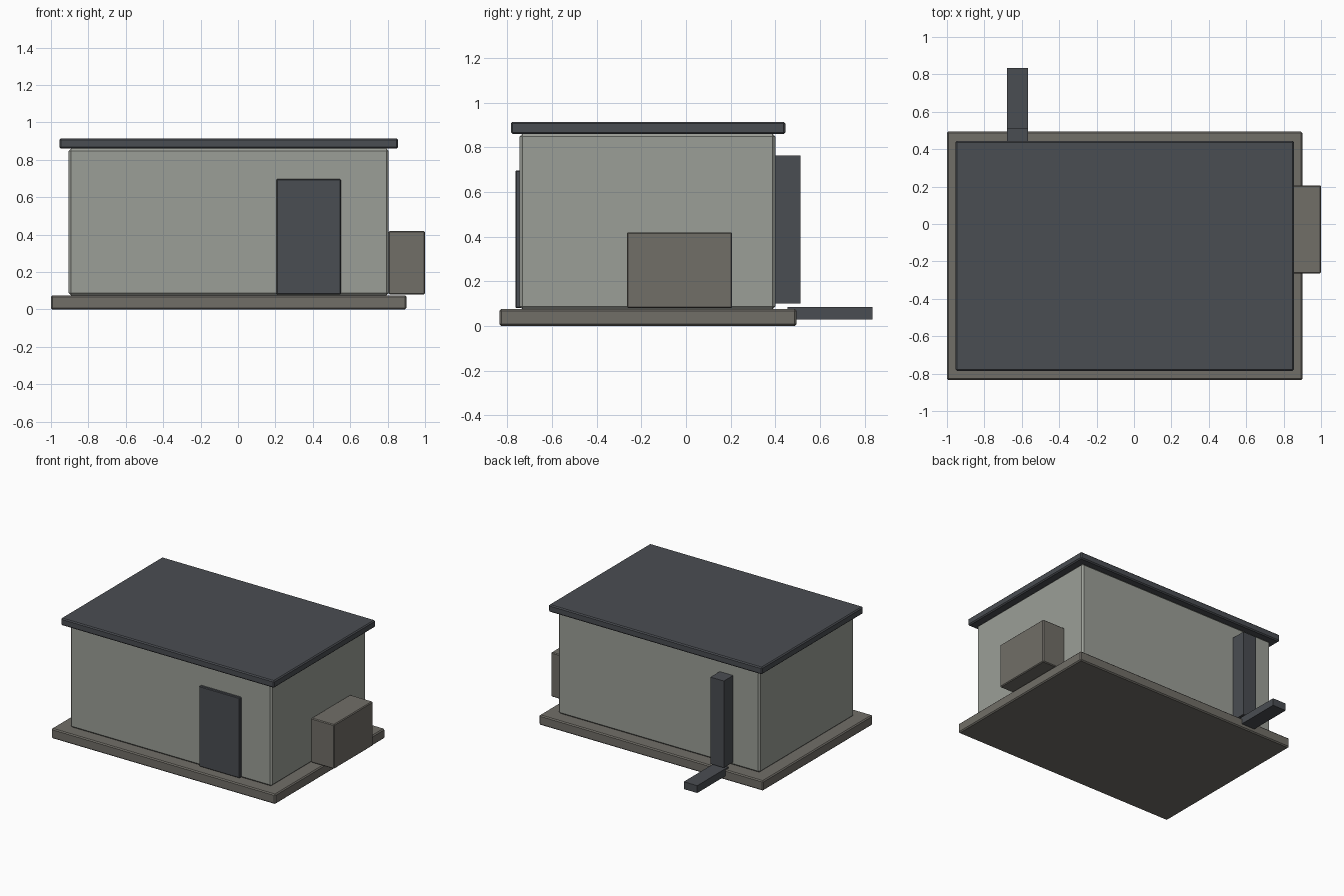
import bpy

default = bpy.data.objects.get("Cube")
if default:
    bpy.data.objects.remove(default, do_unlink=True)


def material(name, rgb):
    mat = bpy.data.materials.new(name)
    mat.use_nodes = True
    mat.diffuse_color = (*rgb, 1)
    mat.node_tree.nodes["Principled BSDF"].inputs["Base Color"].default_value = (*rgb, 1)
    return mat


def box(name, x, y, z, mat, bevel=0):
    """Box spanning the given ranges, with optional chamfered edges."""
    spans = (x, y, z)
    bpy.ops.mesh.primitive_cube_add(size=1, location=[(a + b) / 2 for a, b in spans])
    obj = bpy.context.object
    obj.name = name
    obj.scale = [b - a for a, b in spans]
    bpy.ops.object.transform_apply(location=False, rotation=False, scale=True)
    obj.data.materials.append(mat)
    if bevel:
        mod = obj.modifiers.new("chamfer", "BEVEL")
        mod.width = bevel
        mod.segments = 1
    return obj


wall_grey = material("wall grey", (0.33, 0.345, 0.31))
slate = material("dark slate", (0.068, 0.074, 0.084))
concrete = material("warm concrete", (0.165, 0.156, 0.137))

# Main building
box("foundation_slab", (-1, 0.9), (-0.835, 0.495), (0, 0.076), concrete, 0.008)
box("walls", (-0.905, 0.805), (-0.745, 0.4), (0.076, 0.86), wall_grey, 0.012)
box("roof", (-0.955, 0.855), (-0.785, 0.445), (0.86, 0.915), slate, 0.008)

# Front door and side cabinet
box("door", (0.205, 0.55), (-0.765, -0.735), (0.08, 0.697), slate, 0.005)
box("side_cabinet", (0.805, 1), (-0.265, 0.207), (0.08, 0.42), concrete, 0.006)

# Rear duct: upright run and ground run
duct_x = (-0.68, -0.566)
box("duct_upright", duct_x, (0.395, 0.512), (0.1, 0.765), slate)
box("duct_ground_run", duct_x, (0.455, 0.835), (0.03, 0.086), slate)
